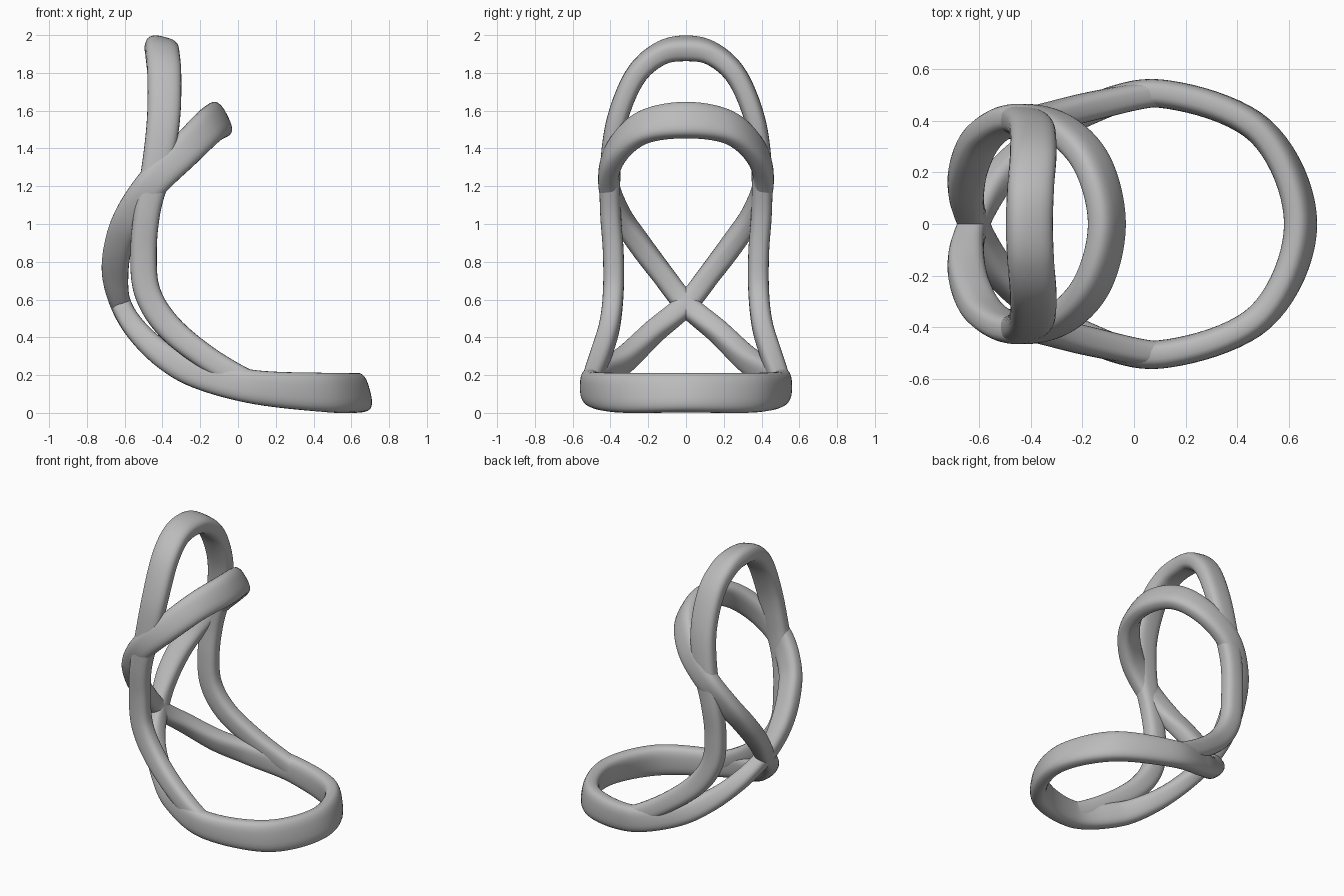
import bpy, bmesh, math
from mathutils import Vector

cube = bpy.data.objects.get("Cube")
if cube:
    bpy.data.objects.remove(cube, do_unlink=True)

grey = bpy.data.materials.new("satin grey")
grey.use_nodes = True
grey.diffuse_color = (0.5, 0.5, 0.5, 1)
grey.node_tree.nodes["Principled BSDF"].inputs["Base Color"].default_value = (0.5, 0.5, 0.5, 1)

STEPS, SIDES, POWER = 10, 28, 2.8


def mirrored(key):
    return (key[0], -key[1]) + tuple(key[2:])


def spline(keys):
    """Smooth interpolation through the keys, all columns together."""
    rows = []
    for i in range(1, len(keys) - 2):
        for s in range(STEPS):
            t = s / STEPS
            rows.append([0.5 * (2 * b + (c - a) * t + (2 * a - 5 * b + 4 * c - d) * t * t
                                + (3 * b - a - 3 * c + d) * t ** 3)
                         for a, b, c, d in zip(*keys[i - 1:i + 3])])
    rows.append(list(keys[-2]))
    return rows


def sweep(name, rows, closed):
    """Sweep a rounded bar; rows are x, y, z, tilt of the wide axis, width, thickness."""
    bm = bmesh.new()
    n = len(rows)
    points = [Vector(r[:3]) for r in rows]
    rings = []
    for i, row in enumerate(rows):
        after = points[(i + 1) % n] if closed else points[min(i + 1, n - 1)]
        before = points[i - 1] if closed else points[max(i - 1, 0)]
        tangent = (after - before).normalized()
        tilt = math.radians(row[3])
        wide = Vector((math.cos(tilt), 0, math.sin(tilt)))
        wide = (wide - tangent * wide.dot(tangent)).normalized()
        thin = tangent.cross(wide)
        ring = []
        for k in range(SIDES):
            a = math.tau * k / SIDES
            c, s = math.cos(a), math.sin(a)
            u = math.copysign(abs(c) ** (2 / POWER), c) * row[4] / 2
            v = math.copysign(abs(s) ** (2 / POWER), s) * row[5] / 2
            ring.append(bm.verts.new(points[i] + wide * u + thin * v))
        rings.append(ring)
    for i in range(n if closed else n - 1):
        a, b = rings[i], rings[(i + 1) % n]
        for k in range(SIDES):
            j = (k + 1) % SIDES
            bm.faces.new((a[k], a[j], b[j], b[k]))
    if not closed:
        bm.faces.new(rings[0])
        bm.faces.new(rings[-1])
    bmesh.ops.recalc_face_normals(bm, faces=bm.faces)
    mesh = bpy.data.meshes.new(name)
    bm.to_mesh(mesh)
    bm.free()
    mesh.materials.append(grey)
    obj = bpy.data.objects.new(name, mesh)
    bpy.context.collection.objects.link(obj)
    bpy.ops.object.select_all(action="DESELECT")
    obj.select_set(True)
    bpy.context.view_layer.objects.active = obj
    bpy.ops.object.shade_smooth_by_angle(angle=math.radians(50))
    return obj


# Crossed loop: base ring, crossing behind the seat, then the forward hoop
half = [
    (0.645, 0, 0.107, 105, 0.21, 0.11),
    (0.49, 0.36, 0.107, 98, 0.21, 0.11),
    (0.1, 0.505, 0.135, 88, 0.18, 0.11),
    (-0.2, 0.43, 0.205, 70, 0.16, 0.11),
    (-0.38, 0.31, 0.295, 55, 0.14, 0.12),
    (-0.53, 0.17, 0.43, 35, 0.12, 0.12),
    (-0.62, 0, 0.575, 12, 0.11, 0.12),
    (-0.65, -0.13, 0.74, -5, 0.14, 0.12),
    (-0.63, -0.25, 0.9, -18, 0.15, 0.12),
    (-0.57, -0.35, 1.05, -30, 0.16, 0.11),
    (-0.45, -0.41, 1.22, -38, 0.17, 0.11),
    (-0.29, -0.37, 1.38, -46, 0.18, 0.11),
    (-0.16, -0.23, 1.51, -56, 0.19, 0.11),
    (-0.105, 0, 1.55, -63, 0.2, 0.11),
]
loop = [mirrored(half[1])] + half + [mirrored(half[-2])]
rows = spline(loop)
rows += [mirrored(r) for r in rows[-2:0:-1]]
sweep("crossed_loop", rows, True)

# Tall arch: runs from the ring up one leg, over the top and down the other
leg = [
    (0.22, 0.49, 0.11, 85, 0.14, 0.09),
    (0.06, 0.5, 0.16, 72, 0.13, 0.1),
    (-0.17, 0.455, 0.295, 57, 0.13, 0.11),
    (-0.37, 0.405, 0.46, 42, 0.14, 0.11),
    (-0.48, 0.385, 0.64, 20, 0.14, 0.11),
    (-0.5, 0.385, 0.85, 2, 0.14, 0.11),
    (-0.48, 0.4, 1.07, -10, 0.14, 0.11),
    (-0.43, 0.4, 1.3, -10, 0.16, 0.11),
    (-0.395, 0.365, 1.55, -5, 0.175, 0.11),
    (-0.39, 0.27, 1.78, -5, 0.18, 0.115),
    (-0.4, 0.14, 1.9, -10, 0.18, 0.12),
]
top = (-0.405, 0, 1.93, -14, 0.18, 0.125)
arch = leg + [top] + [mirrored(k) for k in reversed(leg)]
sweep("tall_arch", spline([arch[0]] + arch + [arch[-1]]), False)
